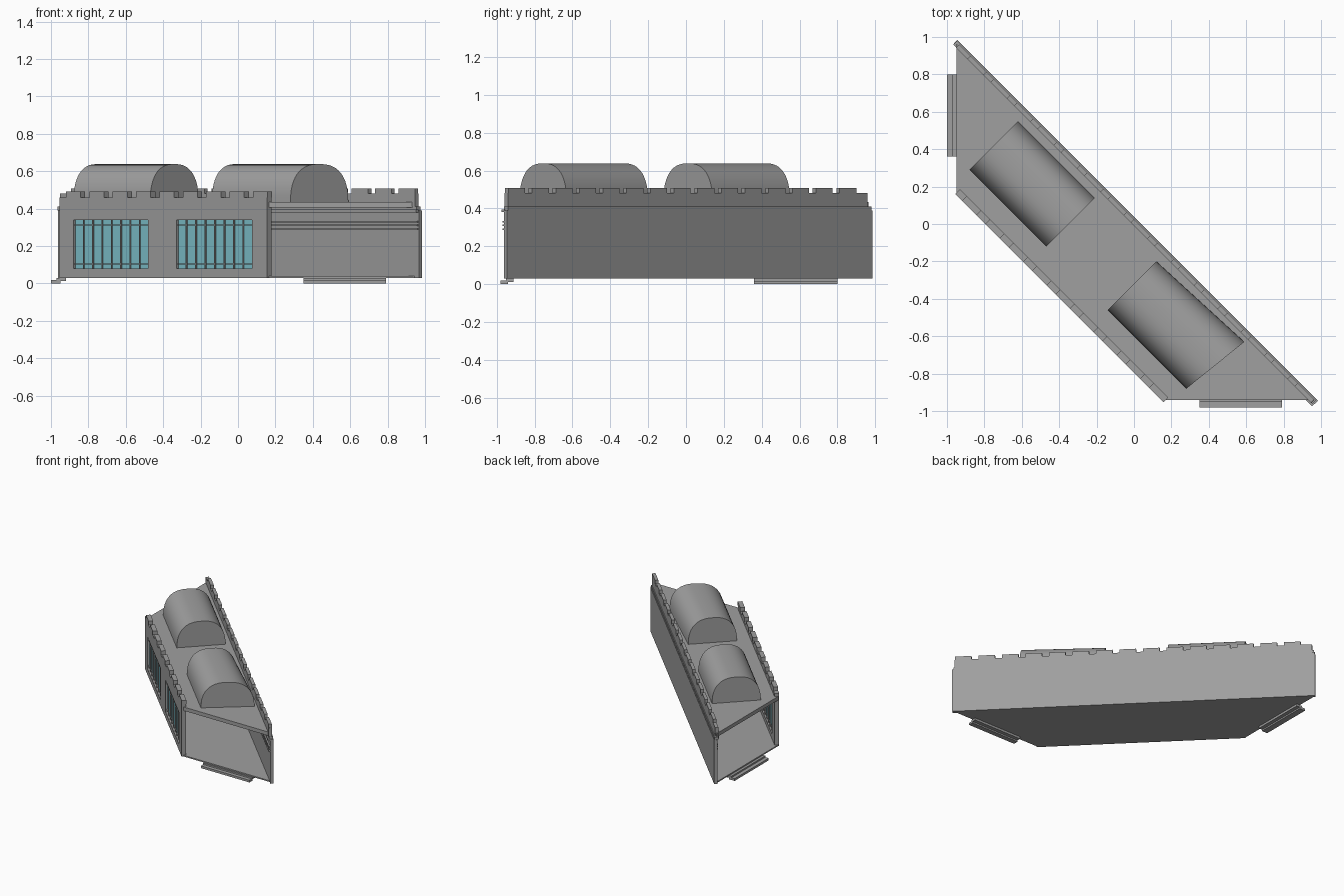
import bpy, bmesh, math
from mathutils import Vector

cube = bpy.data.objects.get("Cube")
if cube:
    bpy.data.objects.remove(cube, do_unlink=True)


def material(name, color):
    m = bpy.data.materials.new(name)
    m.use_nodes = True
    m.diffuse_color = (*color, 1)
    m.node_tree.nodes["Principled BSDF"].inputs["Base Color"].default_value = (*color, 1)
    return m


GREY = material("stone grey", (0.35, 0.35, 0.35))
TEAL = material("window teal", (0.21, 0.53, 0.6))


def finish(name, bm, mat):
    bmesh.ops.recalc_face_normals(bm, faces=bm.faces[:])
    mesh = bpy.data.meshes.new(name)
    bm.to_mesh(mesh)
    bm.free()
    mesh.materials.append(mat)
    ob = bpy.data.objects.new(name, mesh)
    bpy.context.collection.objects.link(ob)
    return ob


def loft(bm, ring_a, ring_b):
    """Closed solid between two matching outlines."""
    a = [bm.verts.new(p) for p in ring_a]
    b = [bm.verts.new(p) for p in ring_b]
    bm.faces.new(a)
    bm.faces.new(b)
    for i in range(len(a)):
        j = (i + 1) % len(a)
        bm.faces.new((a[i], a[j], b[j], b[i]))


def prism(bm, outline, z0, z1):
    loft(bm, [(x, y, z0) for x, y in outline], [(x, y, z1) for x, y in outline])


def bar(bm, line, x0, x1, z0, z1, depth):
    """Box along the diagonal x + y = line, growing inward by depth."""
    k = depth / math.sqrt(2)
    prism(bm, [(x0, line - x0), (x1, line - x1),
               (x1 + k, line - x1 + k), (x0 + k, line - x0 + k)], z0, z1)


def part(name, bars, mat=GREY):
    bm = bmesh.new()
    for b in bars:
        bar(bm, *b)
    return finish(name, bm, mat)


FRONT, BACK = -0.795, 0.04
FLOOR, ROOF = 0.03, 0.435
WINDOWS = [(-0.88, -0.48), (-0.33, 0.075)]
SILL, HEAD = 0.08, 0.34

# Floor and roof slabs
for name, z0, z1, tip in (("floor", FLOOR, 0.04, 0.98), ("roof", 0.405, ROOF, 0.965)):
    bm = bmesh.new()
    prism(bm, [(-0.95, tip), (-0.95, 0.165), (0.155, -0.94), (tip, -0.94)], z0, z1)
    finish(name, bm, GREY)

# Front wall around the window openings
T = 0.035
piers = [-0.955] + [x for w in WINDOWS for x in w] + [0.155]
wall = [(FRONT, -0.955, 0.155, FLOOR, SILL, T), (FRONT, -0.955, 0.155, HEAD, 0.46, T)]
wall += [(FRONT, piers[i], piers[i + 1], SILL, HEAD, T) for i in (0, 2, 4)]
part("front_wall", wall)

# Glass and glazing bars
part("window_glass", [(FRONT + 0.022, a + 0.011, b + 0.011, SILL, HEAD, 0.006)
                      for a, b in WINDOWS], TEAL)
grille = []
for a, b in WINDOWS:
    for i in range(1, 8):
        x = a + (b - a) * i / 8
        grille.append((FRONT + 0.012, x, x + 0.004, SILL, HEAD, 0.02))
    for z in (0.1, 0.31):
        grille.append((FRONT + 0.012, a, b, z, z + 0.005, 0.02))
part("window_bars", grille)

# Back wall, cornice and parapet
part("back_wall", [(BACK, -0.945, 0.985, FLOOR, 0.39, -0.025)])
part("back_cornice", [(BACK - 0.005, -0.945, 0.975, 0.39, 0.41, -0.03)])
part("back_parapet", [(BACK - 0.015, -0.935, 0.965, 0.41, 0.48, -0.025)])

# Battlements on both parapets
part("front_battlements", [(FRONT, 0.08 - 0.125 * i, 0.158 - 0.125 * i, 0.46, 0.49, T)
                           for i in range(9)])
part("back_battlements", [(BACK - 0.015, 0.875 - 0.125 * i, 0.963 - 0.125 * i, 0.48, 0.508, -0.025)
                          for i in range(15)])

# Rails on the inside of the back wall
part("inner_rails", [(BACK - 0.035, -0.93, 0.965, z, z + h, -d) for z, h, d in
                     ((0.38, 0.014, 0.02), (0.325, 0.008, 0.012), (0.308, 0.008, 0.012), (0.287, 0.007, 0.012))])


# Barrel vault skylights, each given by its four ground corners
def vault(name, west, north, east, south):
    def ring(p, q):
        p, q = Vector((*p, 0)), Vector((*q, 0))
        pts = []
        for i in range(25):
            a = math.pi * i / 24
            c, s = math.cos(a), math.sin(a)
            t = 0.5 - 0.5 * math.copysign(abs(c) ** 0.8, c)
            pts.append(p.lerp(q, t) + Vector((0, 0, ROOF - 0.01 + 0.213 * abs(s) ** 0.8)))
        return pts
    bm = bmesh.new()
    loft(bm, ring(west, north), ring(south, east))
    ob = finish(name, bm, GREY)
    bpy.ops.object.select_all(action="DESELECT")
    ob.select_set(True)
    bpy.context.view_layer.objects.active = ob
    bpy.ops.object.shade_smooth_by_angle(angle=math.radians(40))


vault("rear_vault", (-0.88, 0.29), (-0.62, 0.55), (-0.21, 0.14), (-0.47, -0.12))
vault("front_vault", (-0.14, -0.46), (0.12, -0.2), (0.59, -0.63), (0.28, -0.88))

# Door steps at the two open ends
for name, x0, x1, y0, y1 in (("side_step", -1, -0.95, 0.36, 0.8),
                             ("front_step", 0.35, 0.79, -0.98, -0.94)):
    bm = bmesh.new()
    prism(bm, [(x0, y0), (x1, y0), (x1, y1), (x0, y1)], 0, 0.018)
    k = 0.03
    dx, dy = (k, 0) if x0 < -0.9 else (0, k)
    prism(bm, [(x0 + dx, y0 + dy), (x1 + dx, y0 + dy), (x1 + dx, y1 + dy), (x0 + dx, y1 + dy)], 0.012, FLOOR)
    finish(name, bm, GREY)
